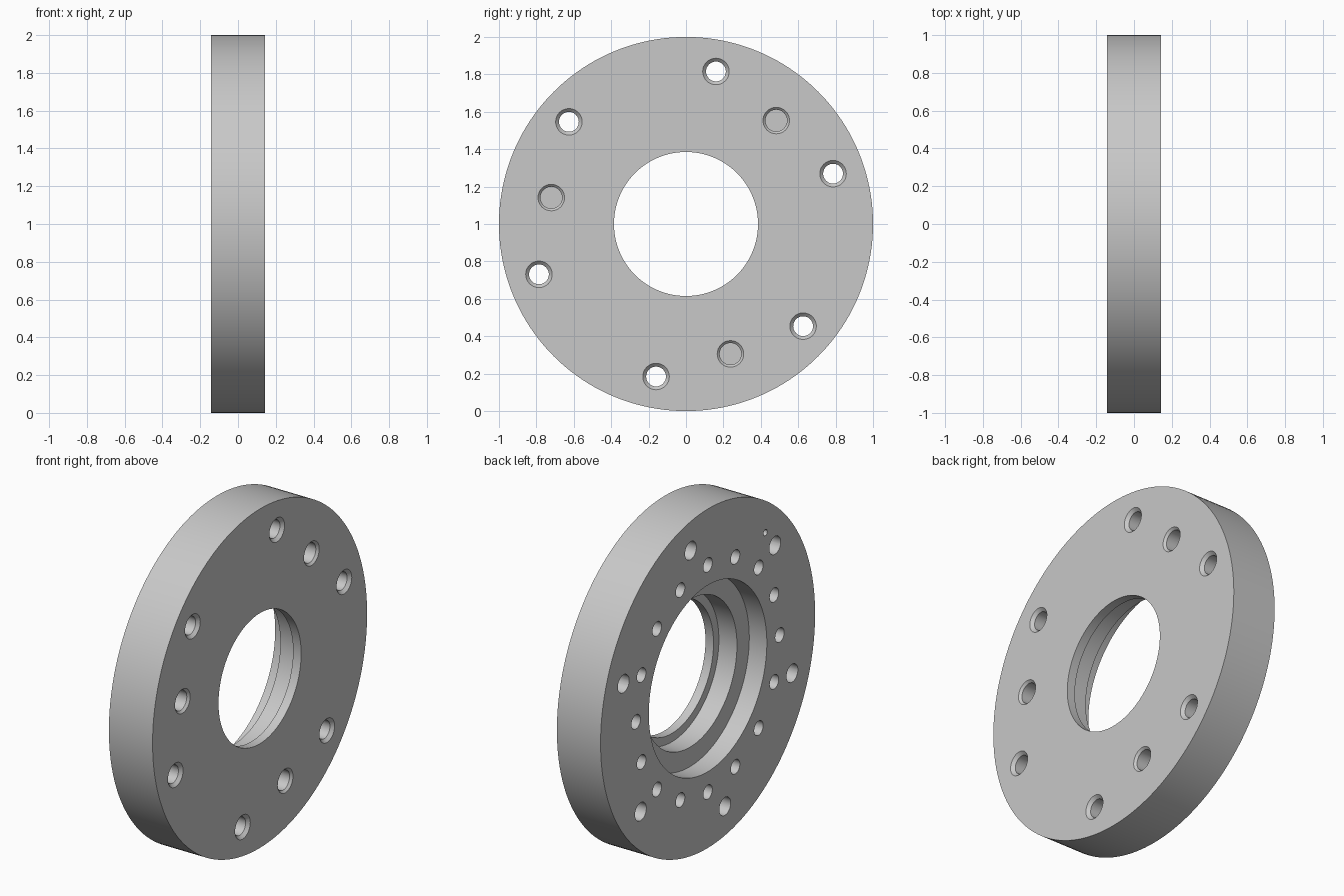
import bpy, bmesh
from math import sin, cos, pi, radians

if "Cube" in bpy.data.objects:
    bpy.data.objects.remove(bpy.data.objects["Cube"], do_unlink=True)

HALF = 0.1425      # half thickness along x
OUT = HALF + 0.02  # cutter overshoot


def turn(bm, profile, y=0, z=0, segs=32, ring=False):
    """Turn (x, radius) points about an x-parallel axis; close as a ring or with end caps."""
    loops = [[bm.verts.new((x, y + r * cos(2 * pi * i / segs), z + r * sin(2 * pi * i / segs)))
              for i in range(segs)] for x, r in profile]
    pairs = list(zip(loops, loops[1:]))
    if ring:
        pairs.append((loops[-1], loops[0]))
    else:
        bm.faces.new(loops[0])
        bm.faces.new(loops[-1])
    for a, b in pairs:
        for i in range(segs):
            j = (i + 1) % segs
            bm.faces.new((a[i], a[j], b[j], b[i]))


def finish(bm, name):
    bmesh.ops.recalc_face_normals(bm, faces=bm.faces)
    mesh = bpy.data.meshes.new(name)
    bm.to_mesh(mesh)
    bm.free()
    obj = bpy.data.objects.new(name, mesh)
    bpy.context.collection.objects.link(obj)
    return obj


def hole_circle(bm, count, radius, start, profile):
    for i in range(count):
        a = radians(start) + 2 * pi * i / count
        turn(bm, profile, radius * cos(a), 1 + radius * sin(a))


# Flange body with stepped centre bore
bm = bmesh.new()
turn(bm, [(-HALF, 1), (HALF, 1), (HALF, 0.385), (0.09, 0.385), (0.09, 0.435),
          (-0.028, 0.435), (-0.028, 0.55), (-HALF, 0.55)], z=1, segs=160, ring=True)
flange = finish(bm, "flange_plate")

# Hole cutters
bm = bmesh.new()
# chamfered through holes
hole_circle(bm, 6, 0.831, 18.9, [(-OUT, 0.053), (HALF - 0.018, 0.053),
                                 (HALF, 0.071), (OUT, 0.071)])
# chamfered blind holes
hole_circle(bm, 3, 0.734, 48.9, [(0.012, 0.058), (HALF - 0.013, 0.058),
                                 (HALF, 0.071), (OUT, 0.071)])
# small blind holes around the recess
hole_circle(bm, 16, 0.67, 0, [(-OUT, 0.042), (-0.012, 0.042)])
# locating mark
hole_circle(bm, 1, 0.847, 129.3, [(-OUT, 0.018), (-0.08, 0.018)])
cutter = finish(bm, "hole_cutter")
cutter.hide_render = True

# Cut the holes and shade
cut = flange.modifiers.new("holes", 'BOOLEAN')
cut.operation = 'DIFFERENCE'
cut.solver = 'EXACT'
cut.object = cutter
for o in bpy.context.selected_objects:
    o.select_set(False)
bpy.context.view_layer.objects.active = flange
flange.select_set(True)
bpy.ops.object.modifier_apply(modifier=cut.name)
bpy.data.objects.remove(cutter, do_unlink=True)
bpy.ops.object.shade_smooth_by_angle(angle=radians(30))

# Material
grey = bpy.data.materials.new("light grey metal")
grey.use_nodes = True
colour = (0.58, 0.58, 0.58, 1)
grey.diffuse_color = colour
grey.node_tree.nodes["Principled BSDF"].inputs["Base Color"].default_value = colour
flange.data.materials.clear()
flange.data.materials.append(grey)
